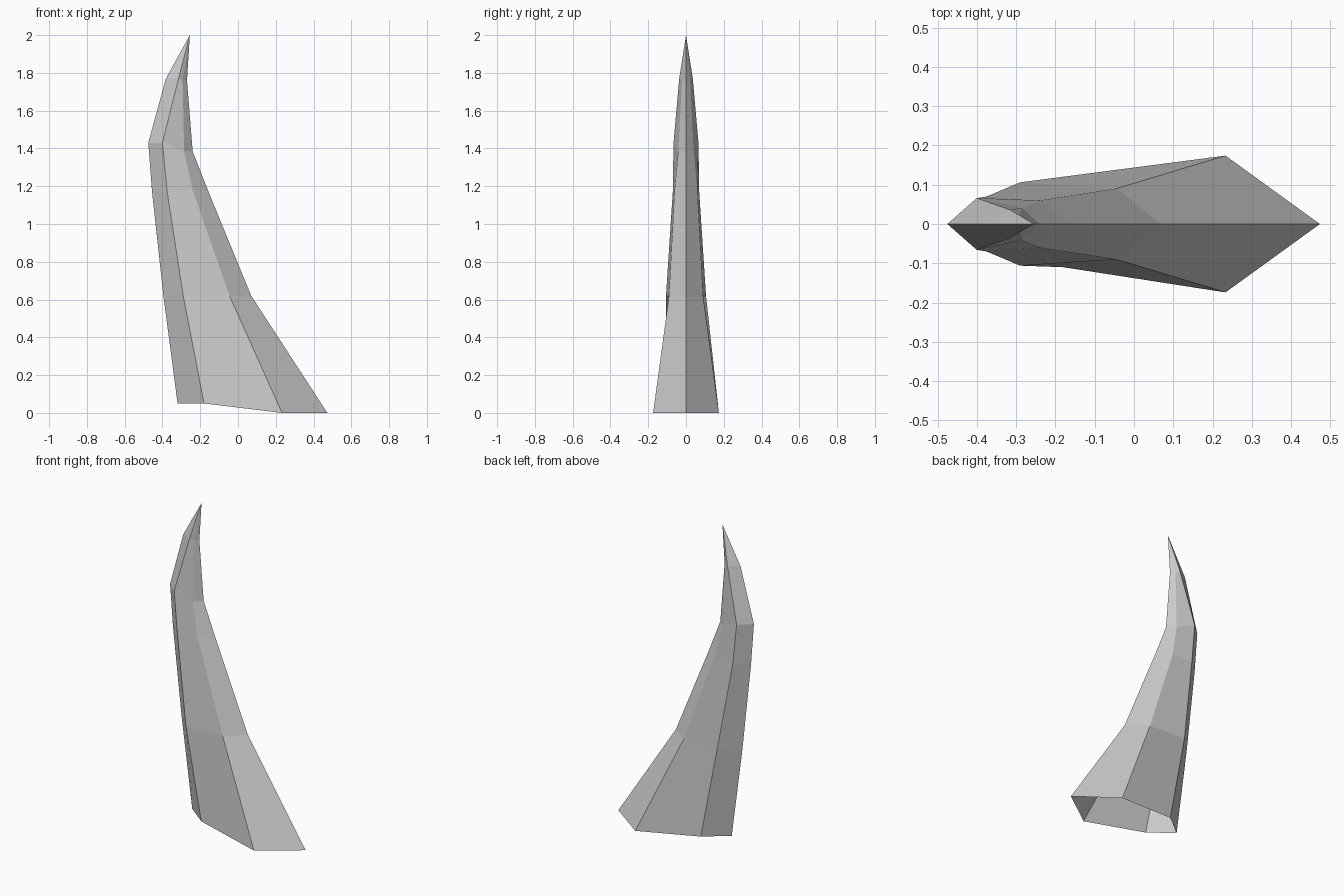
import bpy
import bmesh

cube = bpy.data.objects.get("Cube")
if cube:
    bpy.data.objects.remove(cube, do_unlink=True)

# Single grey horn colour
grey = bpy.data.materials.new("horn grey")
grey.use_nodes = True
colour = (0.6, 0.6, 0.6, 1)
grey.diffuse_color = colour
grey.node_tree.nodes["Principled BSDF"].inputs["Base Color"].default_value = colour

# Six-sided sections as (x, z) of the outer ridge, outer shoulder,
# inner shoulder and inner ridge, then the two shoulder half-widths
sections = [
    ((-.32, .05), (-.18, .05), (.233, 0), (.473, 0), .11, .174),
    ((-.395, .62), (-.29, .62), (-.045, .62), (.07, .62), .106, .09),
    ((-.455, 1.17), (-.375, 1.17), (-.24, 1.18), (-.16, 1.18), .07, .06),
    ((-.475, 1.43), (-.4, 1.43), (-.285, 1.385), (-.24, 1.385), .066, .041),
    ((-.382, 1.77), (-.315, 1.77), (-.293, 1.76), (-.27, 1.76), .036, .022),
]
tip = (-.255, 0, 2)


def add_section(bm, outer, outer_side, inner_side, inner, outer_w, inner_w):
    """Add one mirrored ring of the horn."""
    loop = [(outer, 0), (outer_side, -outer_w), (inner_side, -inner_w),
            (inner, 0), (inner_side, inner_w), (outer_side, outer_w)]
    return [bm.verts.new((x, y, z)) for (x, z), y in loop]


# Curved horn shell, open at the base and closed to a point
bm = bmesh.new()
rings = [add_section(bm, *s) for s in sections]
point = bm.verts.new(tip)
for low, high in zip(rings, rings[1:]):
    for i in range(6):
        j = (i + 1) % 6
        bm.faces.new((low[i], low[j], high[j], high[i]))
for i in range(6):
    bm.faces.new((rings[-1][i], rings[-1][(i + 1) % 6], point))

mesh = bpy.data.meshes.new("horn")
bm.to_mesh(mesh)
bm.free()
mesh.materials.append(grey)
horn = bpy.data.objects.new("horn", mesh)
bpy.context.collection.objects.link(horn)
